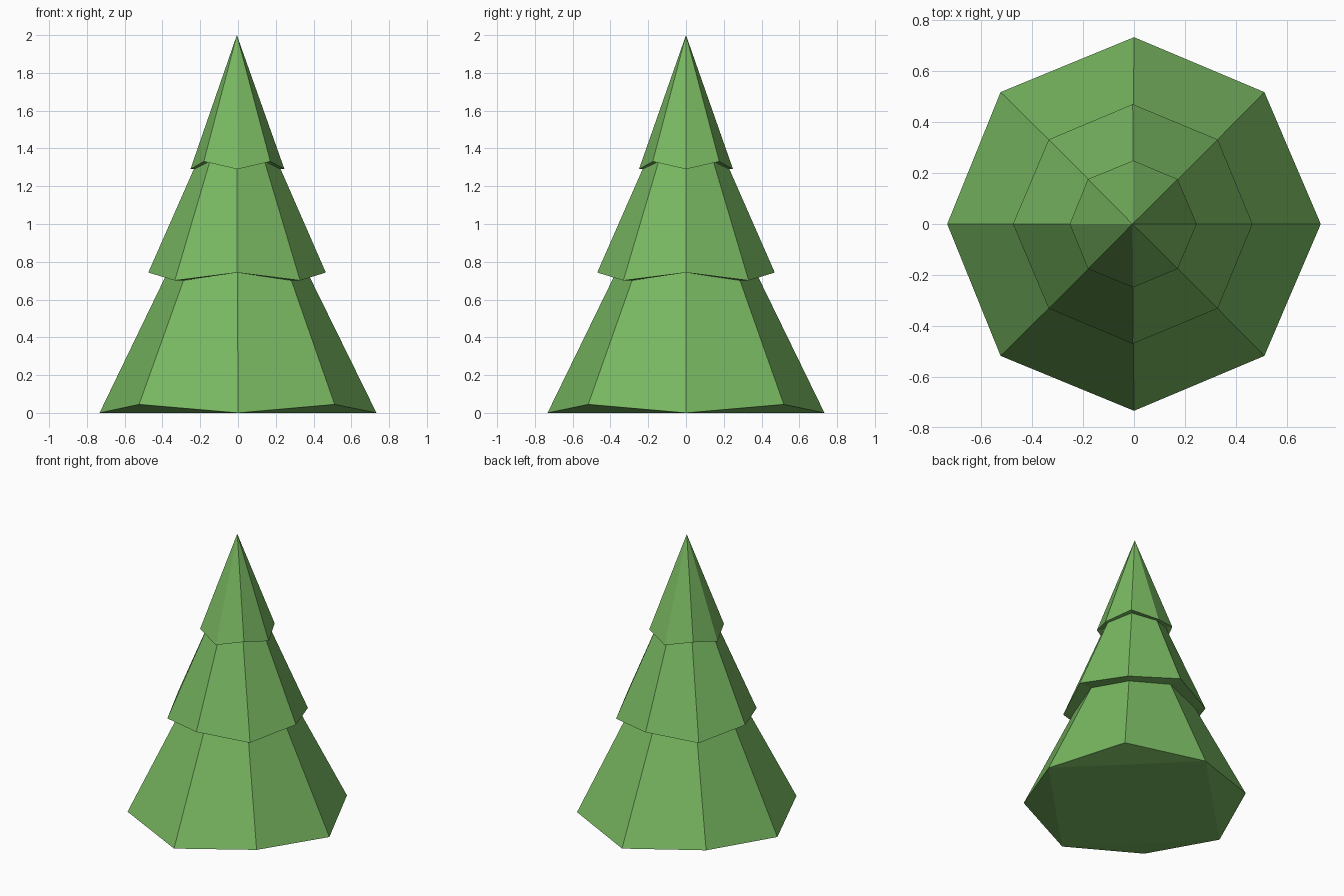
import bpy, bmesh, math

if "Cube" in bpy.data.objects:
    bpy.data.objects.remove(bpy.data.objects["Cube"])

green = bpy.data.materials.new("leaf green")
green.diffuse_color = (0.19, 0.48, 0.12, 1)
green.use_nodes = True
green.node_tree.nodes["Principled BSDF"].inputs["Base Color"].default_value = green.diffuse_color

bm = bmesh.new()


def zigzag_ring(axis, diag):
    """Octagon whose axis and diagonal corners each have (radius, height, x shift)."""
    ring = []
    for i in range(8):
        r, z, dx = diag if i % 2 else axis
        a = math.radians(45 * i)
        ring.append(bm.verts.new((dx + r * math.cos(a), r * math.sin(a), z)))
    return ring


# zigzag hem of each tier, and where it tucks in to the tier below
rings = [
    zigzag_ring((0.733, 0.0, 0.0), (0.732, 0.045, -0.006)),
    zigzag_ring((0.371, 0.743, -0.003), (0.404, 0.701, -0.003)),
    zigzag_ring((0.470, 0.743, -0.005), (0.469, 0.701, -0.003)),
    zigzag_ring((0.230, 1.29, -0.004), (0.205, 1.331, -0.004)),
    zigzag_ring((0.249, 1.29, -0.003), (0.249, 1.331, -0.005)),
]
for low, high in zip(rings, rings[1:]):
    for i in range(8):
        j = (i + 1) % 8
        bm.faces.new((low[i], low[j], high[j], high[i]))

# pointed top
tip = bm.verts.new((-0.006, 0, 2.0))
for i in range(8):
    bm.faces.new((rings[-1][i], rings[-1][(i + 1) % 8], tip))

# underside: a square between the axis corners plus four corner triangles
base = rings[0]
bm.faces.new(base[::2])
for i in range(0, 8, 2):
    bm.faces.new((base[(i + 2) % 8], base[i + 1], base[i]))
bmesh.ops.recalc_face_normals(bm, faces=bm.faces)

mesh = bpy.data.meshes.new("tree_foliage")
bm.to_mesh(mesh)
bm.free()
mesh.materials.append(green)
bpy.context.collection.objects.link(bpy.data.objects.new("tree_foliage", mesh))
